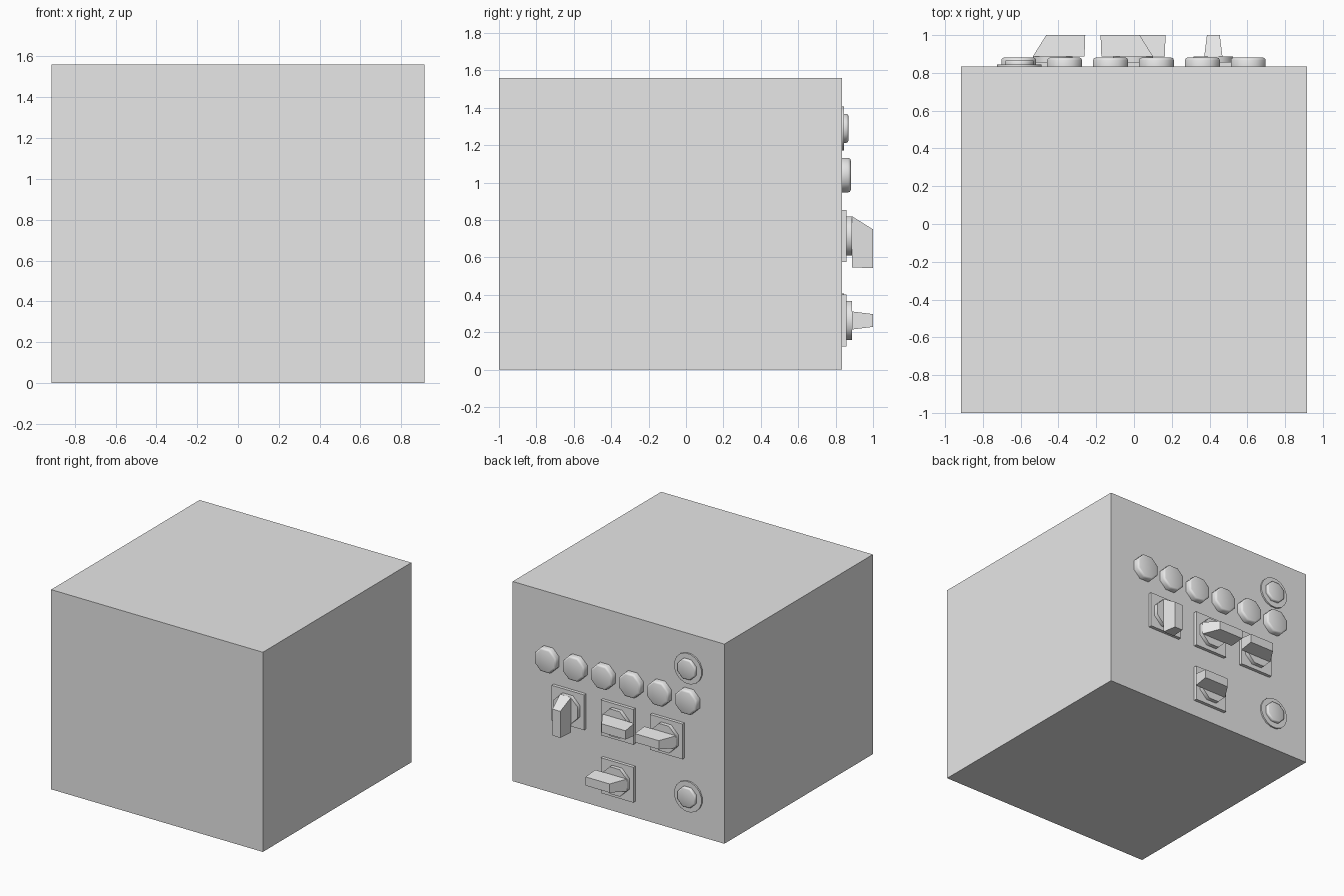
import bpy, bmesh, math
from mathutils import Matrix, Vector

old = bpy.data.objects.get("Cube")
if old:
    bpy.data.objects.remove(old, do_unlink=True)

grey = bpy.data.materials.new("plain_grey")
grey.use_nodes = True
colour = (0.8, 0.8, 0.8, 1)
grey.diffuse_color = colour
grey.node_tree.nodes["Principled BSDF"].inputs["Base Color"].default_value = colour

BACK = 0.833  # panel plane


def finish(name, bm, smooth=False):
    bmesh.ops.recalc_face_normals(bm, faces=bm.faces)
    mesh = bpy.data.meshes.new(name)
    bm.to_mesh(mesh)
    bm.free()
    mesh.materials.append(grey)
    obj = bpy.data.objects.new(name, mesh)
    bpy.context.collection.objects.link(obj)
    if smooth:
        bpy.ops.object.select_all(action="DESELECT")
        obj.select_set(True)
        bpy.context.view_layer.objects.active = obj
        bpy.ops.object.shade_smooth_by_angle(angle=math.radians(50))
    return obj


def box(name, x0, x1, y0, y1, z0, z1):
    bm = bmesh.new()
    bmesh.ops.create_cube(bm, size=1)
    bmesh.ops.scale(bm, vec=(x1 - x0, y1 - y0, z1 - z0), verts=bm.verts)
    bmesh.ops.translate(bm, vec=((x0 + x1) / 2, (y0 + y1) / 2, (z0 + z1) / 2), verts=bm.verts)
    return finish(name, bm)


def disc(name, x, z, radius, y0, y1, sides, bevel=0):
    """Round part standing out of the panel along +y."""
    bm = bmesh.new()
    bmesh.ops.create_cone(bm, cap_ends=True, segments=sides, radius1=radius, radius2=radius, depth=y1 - y0)
    if bevel:
        rim = [e for e in bm.edges if all(v.co.z > 0 for v in e.verts)]
        bmesh.ops.bevel(bm, geom=rim, offset=bevel, segments=2, profile=0.5, affect="EDGES")
    turn = Matrix.Rotation(math.radians(-90), 4, "X") @ Matrix.Rotation(math.pi / sides, 4, "Z")
    bmesh.ops.transform(bm, matrix=Matrix.Translation((x, (y0 + y1) / 2, z)) @ turn, verts=bm.verts)
    return finish(name, bm, True)


def handle(name, x, z, angle):
    """Tapered lever pointing down, turned about y; one end is sloped."""
    bm = bmesh.new()
    rings = []
    for y, half, low, high in ((0.888, 0.048, -0.168, 0.105), (1.0, 0.034, -0.172, 0.035)):
        rings.append([bm.verts.new((sx * half, y, h))
                      for sx, h in ((-1, low), (1, low), (1, high), (-1, high))])
    bm.faces.new(rings[0])
    bm.faces.new(rings[1])
    for i in range(4):
        j = (i + 1) % 4
        bm.faces.new((rings[0][i], rings[0][j], rings[1][j], rings[1][i]))
    place = Matrix.Translation(Vector((x, 0, z))) @ Matrix.Rotation(math.radians(angle), 4, "Y")
    bmesh.ops.transform(bm, matrix=place, verts=bm.verts)
    return finish(name, bm)


# Cabinet
box("cabinet", -0.915, 0.915, -1, BACK, 0, 1.56)

# Row of push buttons
for i in range(6):
    disc(f"button_{i + 1}", 0.605 - 0.243 * i, 1.04, 0.1, BACK, 0.881, 8, 0.014)

# Round sockets with washers
for label, z in (("upper", 1.29), ("lower", 0.29)):
    disc(f"{label}_washer", -0.607, z, 0.12, BACK, 0.845, 16)
    disc(f"{label}_cap", -0.607, z, 0.083, 0.845, 0.868, 8, 0.01)

# Rotary switches: plate, dial and lever
for label, x, z, angle in (("left", 0.42, 0.715, 0), ("middle", -0.005, 0.715, 90),
                           ("right", -0.43, 0.715, -90), ("lower", -0.005, 0.263, -90)):
    box(f"{label}_switch_plate", x - 0.14, x + 0.14, BACK, 0.858, z - 0.138, z + 0.138)
    disc(f"{label}_switch_dial", x, z, 0.114, 0.858, 0.888, 8)
    handle(f"{label}_switch_lever", x, z, angle)
